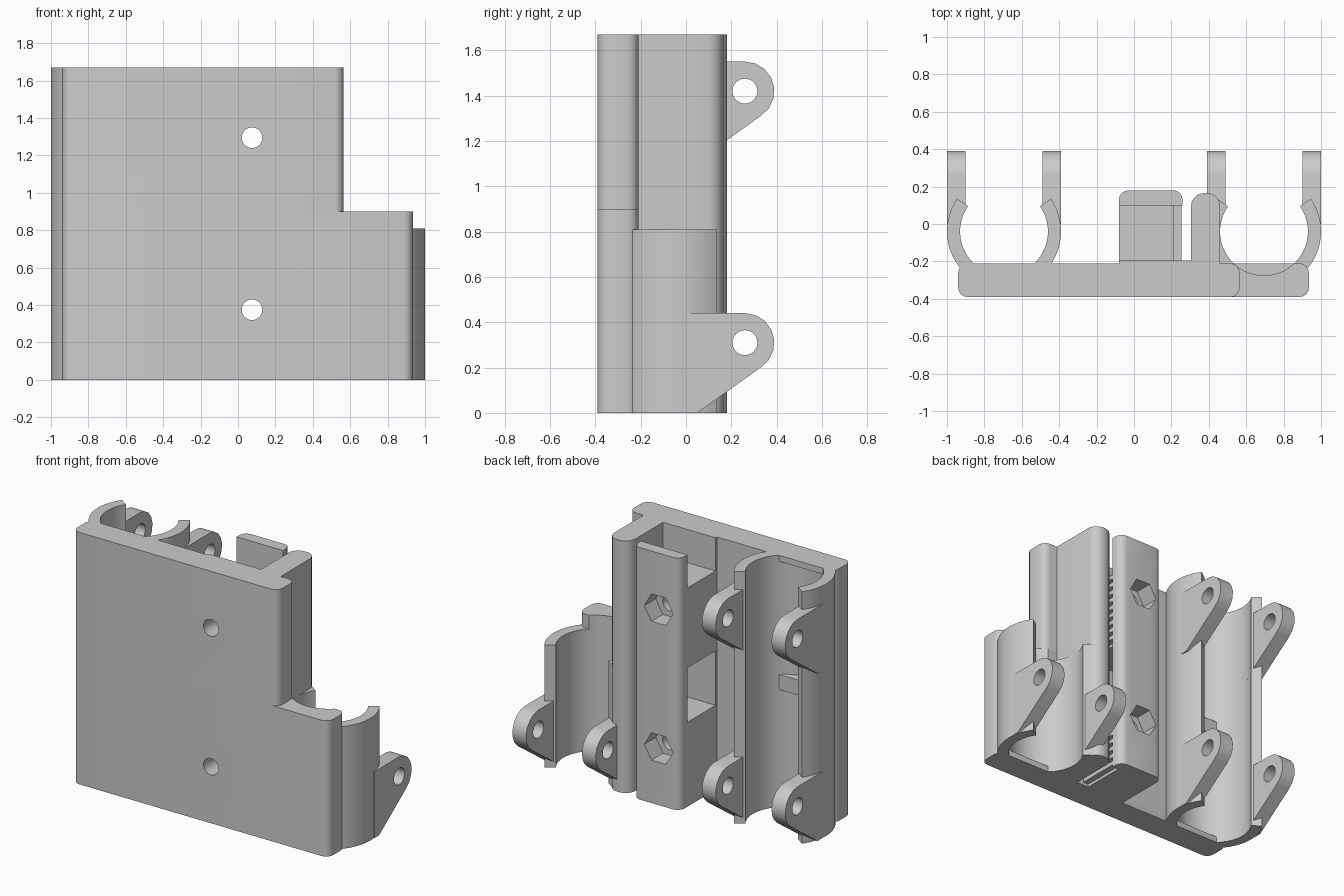
import bpy, bmesh
from math import sin, cos, radians, pi

cube = bpy.data.objects.get("Cube")
if cube:
    bpy.data.objects.remove(cube)

grey = bpy.data.materials.new("light grey plastic")
grey.use_nodes = True
COLOR = (0.6, 0.6, 0.6, 1)
grey.diffuse_color = COLOR
grey.node_tree.nodes["Principled BSDF"].inputs["Base Color"].default_value = COLOR

AXES = {"x": lambda u, v, w: (w, u, v),
        "y": lambda u, v, w: (u, w, v),
        "z": lambda u, v, w: (u, v, w)}


def prism(name, outline, axis, start, end):
    """Extrude a closed outline along an axis."""
    bm = bmesh.new()
    place = AXES[axis]
    face = bm.faces.new([bm.verts.new(place(u, v, start)) for u, v in outline])
    moved = bmesh.ops.extrude_face_region(bm, geom=[face])["geom"]
    verts = [g for g in moved if isinstance(g, bmesh.types.BMVert)]
    bmesh.ops.translate(bm, verts=verts, vec=place(0, 0, end - start))
    bmesh.ops.recalc_face_normals(bm, faces=bm.faces)
    mesh = bpy.data.meshes.new(name)
    bm.to_mesh(mesh)
    bm.free()
    mesh.materials.append(grey)
    obj = bpy.data.objects.new(name, mesh)
    bpy.context.collection.objects.link(obj)
    return obj


def arc(cx, cy, r, a, b, n):
    steps = [radians(a + (b - a) * i / n) for i in range(n + 1)]
    return [(cx + r * cos(t), cy + r * sin(t)) for t in steps]


def circle(cx, cy, r, n=32):
    return arc(cx, cy, r, 0, 360, n)[:-1]


def rect(x0, x1, y0, y1):
    return [(x0, y0), (x1, y0), (x1, y1), (x0, y1)]


def rounded(x0, x1, y0, y1, r, n=4):
    return (arc(x0 + r, y0 + r, r, 180, 270, n) + arc(x1 - r, y0 + r, r, 270, 360, n)
            + arc(x1 - r, y1 - r, r, 0, 90, n) + arc(x0 + r, y1 - r, r, 90, 180, n))


def cut(obj, *shapes):
    """Subtract prisms, each given as (outline, axis, start, end)."""
    for shape in shapes:
        cutter = prism("cutter", *shape)
        cutter.hide_render = True
        mod = obj.modifiers.new("cut", "BOOLEAN")
        mod.operation, mod.solver, mod.object = "DIFFERENCE", "EXACT", cutter
        bpy.context.view_layer.objects.active = obj
        bpy.ops.object.modifier_apply(modifier=mod.name)
        bpy.data.objects.remove(cutter)


HEIGHT, STEP, SHORT = 1.67, 0.9, 0.81
BACK, FRONT = -0.21, -0.39
INNER, OUTER, ROD_X, ROD_Y = 0.235, 0.305, 0.695, -0.04
BOLT_X, BOLT_Z = 0.075, (0.375, 1.295)
bolts = [(circle(BOLT_X, z, 0.055), "y", -1, 1) for z in BOLT_Z]
nuts = [(circle(BOLT_X, z, 0.105, 6), "y", 0.06, 1) for z in BOLT_Z]
left_bore = circle(-ROD_X, ROD_Y, INNER, 64)
right_bore = circle(ROD_X, ROD_Y, INNER, 64)

# Stepped base plate, with bearing seats separated by thin lips
lower_plate = prism("lower_plate", rounded(-0.94, 0.935, FRONT, BACK, 0.05), "z", 0, STEP)
cut(lower_plate, bolts[0], (left_bore, "z", 0.04, 0.78), (left_bore, "z", 0.88, 1),
    (right_bore, "z", 0.04, 1))
upper_plate = prism("upper_plate", rounded(-0.94, 0.565, FRONT, BACK, 0.05), "z", STEP, HEIGHT)
cut(upper_plate, bolts[1], (left_bore, "z", 0.8, 1.63))


# Open bearing sleeves with clamp lugs
def sleeve(side, cx, height, lug_heights):
    ring = arc(cx, ROD_Y, OUTER, 145, 395, 48) + arc(cx, ROD_Y, INNER, 395, 145, 48)
    prism(side + "_bearing_sleeve", ring, "z", 0, height)
    bore = circle(cx, ROD_Y, INNER, 64)
    for z in lug_heights:
        outline = ([(0, z + 0.13)] + arc(0.26, z, 0.13, 90, -57, 7)
                   + [(0.05, z - 0.31), (0, z - 0.31)])
        for sign in (-1, 1):
            ends = sorted((cx + sign * 0.205, cx + sign * OUTER))
            lug = prism(side + "_clamp_lug", outline, "x", *ends)
            cut(lug, (circle(0.26, z, 0.055), "x", -2, 2), (bore, "z", -1, 2))


sleeve("right", -ROD_X, HEIGHT, (0.31, 1.42))
sleeve("left", ROD_X, SHORT, (0.31,))

# Tall post with a rounded rear edge
post = [(0.305, -0.25), (0.46, -0.25)] + arc(0.39, 0.095, 0.07, 0, 90, 5)
post += arc(0.375, 0.095, 0.07, 90, 180, 5)
prism("post", post, "z", 0, HEIGHT)

# Central belt clamp: pad, two blocks, rear slab and belt teeth
pad = prism("belt_pad", rect(-0.08, 0.31, -0.22, -0.195), "z", 0, HEIGHT)
cut(pad, *bolts)
slab = [(-0.08, 0.1), (0.26, 0.1)] + arc(0.21, 0.13, 0.05, 0, 90, 4)
slab += arc(-0.03, 0.13, 0.05, 90, 180, 4)
slab = prism("clamp_slab", slab, "z", 0, HEIGHT)
cut(slab, *nuts)
for i, (low, high) in enumerate(((0, 0.56), (0.92, 1.45))):
    block = prism("clamp_block", rect(-0.08, 0.215, -0.2, 0.11), "z", low, high)
    cut(block, bolts[i], nuts[i])
    for k in range(int((high - low) / 0.055)):
        z = low + 0.02 + k * 0.055
        prism("belt_tooth", rect(0.21, 0.255, -0.2, 0.11), "z", z, z + 0.028)

# Smooth the curved walls and keep the corners crisp
bpy.ops.object.select_all(action="DESELECT")
for obj in bpy.context.collection.objects:
    if obj.type == "MESH" and grey.name in obj.data.materials:
        obj.select_set(True)
        bpy.context.view_layer.objects.active = obj
bpy.ops.object.shade_smooth_by_angle(angle=radians(30))
